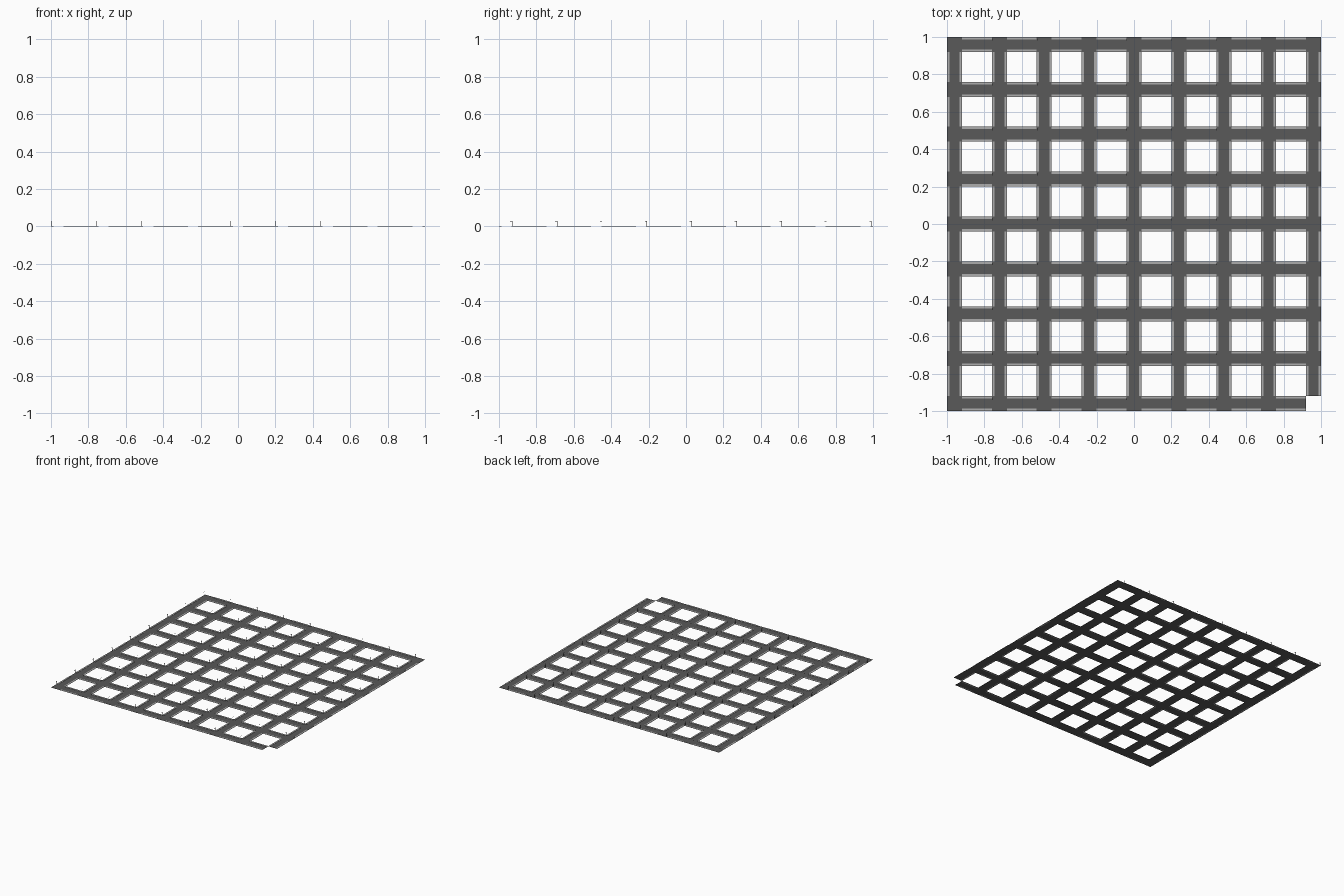
import bpy, bmesh

if "Cube" in bpy.data.objects:
    bpy.data.objects.remove(bpy.data.objects["Cube"])

T = 0.08                    # tile size
W = 0.013                   # pavement width
H = 0.002                   # kerb height
N = 9                       # streets each way
LINES = [-0.96 + 0.24 * i for i in range(N)]


def mat(name, v):
    m = bpy.data.materials.new(name)
    m.diffuse_color = (v, v, v, 1)
    m.use_nodes = True
    m.node_tree.nodes["Principled BSDF"].inputs["Base Color"].default_value = m.diffuse_color
    return m


asphalt = mat("asphalt grey", 0.10)
paving = mat("paving light grey", 0.42)
metal = mat("lamp dark grey", 0.09)


def quad(bm, x0, x1, y0, y1, z):
    bm.faces.new([bm.verts.new(p) for p in
                  ((x0, y0, z), (x1, y0, z), (x1, y1, z), (x0, y1, z))])


def box(bm, x0, x1, y0, y1, z0, z1):
    vs = bmesh.ops.create_cube(bm, size=1)["verts"]
    for v in vs:
        v.co.x = x1 if v.co.x > 0 else x0
        v.co.y = y1 if v.co.y > 0 else y0
        v.co.z = z1 if v.co.z > 0 else z0


def finish(bm, name, m):
    me = bpy.data.meshes.new(name)
    bm.to_mesh(me)
    bm.free()
    me.materials.append(m)
    bpy.context.collection.objects.link(bpy.data.objects.new(name, me))


def missing(i, j):          # the front right corner tile is absent
    return i == N - 1 and j == 0


road, walk, lamp = bmesh.new(), bmesh.new(), bmesh.new()
h = T / 2
for i, x in enumerate(LINES):
    for j, y in enumerate(LINES):
        # crossing tile with a lamp at its back left corner
        if not missing(i, j):
            quad(road, x - h, x + h, y - h, y + h, 0)
            px, py = x - h + 0.002, y + 0.031
            box(lamp, px - .001, px + .001, py - .001, py + .001, 0, 0.027)
            box(lamp, px - .001, px + .001, py - .011, py + .001, 0.026, 0.028)
        # street running right, with pavement on both edges
        if i < N - 1:
            x0, x1 = x + h, x + 0.24 - h
            quad(road, x0, x1, y - h, y + h, 0)
            box(walk, x0, x1, y - h, y - h + W, 0, H)
            box(walk, x0, x1, y + h - W, y + h, 0, H)
        # street running back, with pavement on both edges
        if j < N - 1:
            y0, y1 = y + h, y + 0.24 - h
            quad(road, x - h, x + h, y0, y1, 0)
            box(walk, x - h, x - h + W, y0, y1, 0, H)
            box(walk, x + h - W, x + h, y0, y1, 0, H)

finish(road, "road_surface", asphalt)
finish(walk, "pavements", paving)
finish(lamp, "street_lamps", metal)
